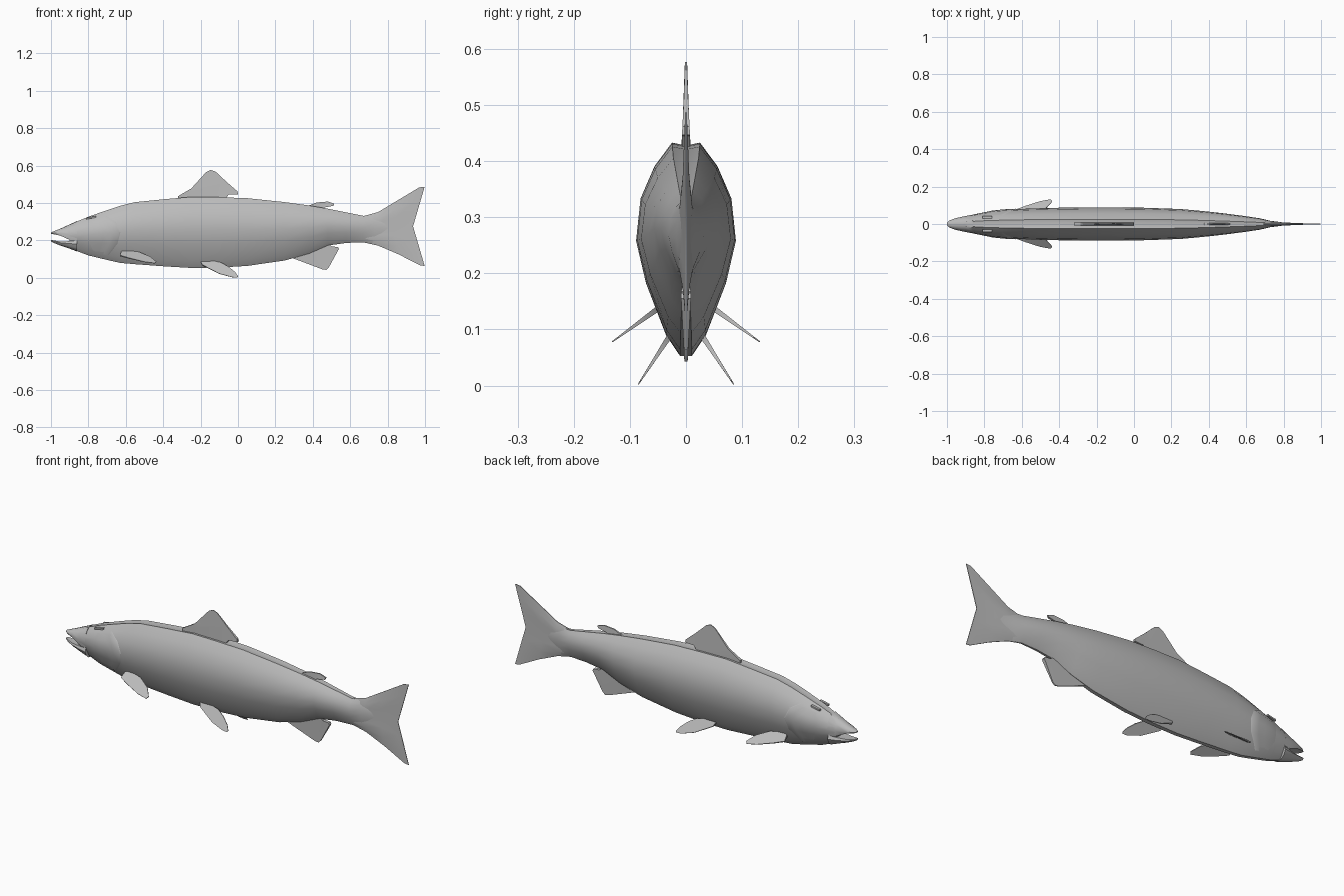
import bpy, bmesh, math
from mathutils import Vector

if "Cube" in bpy.data.objects:
    bpy.data.objects.remove(bpy.data.objects["Cube"])

grey = bpy.data.materials.new("fish_grey")
grey.diffuse_color = (0.5, 0.5, 0.5, 1)
grey.use_nodes = True
grey.node_tree.nodes["Principled BSDF"].inputs["Base Color"].default_value = grey.diffuse_color


def finish(name, bm, angle=40):
    bmesh.ops.recalc_face_normals(bm, faces=bm.faces)
    me = bpy.data.meshes.new(name)
    bm.to_mesh(me)
    bm.free()
    me.materials.append(grey)
    ob = bpy.data.objects.new(name, me)
    bpy.context.collection.objects.link(ob)
    bpy.context.view_layer.objects.active = ob
    ob.select_set(True)
    bpy.ops.object.shade_smooth_by_angle(angle=math.radians(angle))
    ob.select_set(False)
    return ob


# Half cross-section: (width share, height share), back to belly
HALF = [(0, .97), (.28, 1), (.63, .76), (.91, .43), (1, 0),
        (.8, -.37), (.4, -.82), (.12, -1)]
RING = HALF + [(0, -1)] + [(-a, b) for a, b in HALF[:0:-1]]


def section_point(s, a, b):
    x, top, bot, w = s
    mid = bot + (top - bot) * .54
    return Vector((x, a * w, mid + b * ((top - mid) if b > 0 else (mid - bot))))


def loft(name, sections, ring=RING, angle=40):
    bm = bmesh.new()
    rows = [[bm.verts.new(section_point(s, a, b)) for a, b in ring] for s in sections]
    n = len(ring)
    for r, q in zip(rows, rows[1:]):
        for i in range(n):
            bm.faces.new((r[i], r[(i + 1) % n], q[(i + 1) % n], q[i]))
    bm.faces.new(rows[0])
    bm.faces.new(rows[-1])
    return finish(name, bm, angle)


# Body: x, top, bottom, half width
BODY = [(-.9, .285, .158, .042), (-.8, .327, .12, .063), (-.7, .362, .096, .074),
        (-.63, .385, .08, .079), (-.55, .405, .073, .083), (-.4, .42, .062, .087),
        (-.25, .433, .053, .089), (-.1, .431, .055, .089), (.05, .426, .064, .087),
        (.25, .405, .093, .08), (.38, .387, .13, .068), (.48, .37, .173, .057),
        (.58, .35, .187, .044), (.67, .332, .19, .031), (.73, .333, .18, .017),
        (.8, .32, .2, .008)]
loft("body", BODY)

# Jaws, parted by the open mouth
JAW = [(0, 1), (.4, .95), (.8, .45), (1, -.3), (.85, -1), (0, -.85)]
JAW_RING = JAW + [(-a, b) for a, b in JAW[-2:0:-1]]
loft("upper_jaw", [(-.86, .304, .2, .05), (-.9, .286, .203, .043), (-.95, .263, .226, .032),
                   (-.985, .249, .233, .02), (-1, .243, .236, .008)], JAW_RING)
LOW_RING = [(a, -b) for a, b in JAW_RING]
loft("lower_jaw", [(-.86, .2, .141, .048), (-.9, .196, .156, .04), (-.95, .195, .173, .028),
                   (-.985, .2, .187, .017), (-1, .204, .195, .008)], LOW_RING)


def body_section(x):
    for s, t in zip(BODY, BODY[1:]):
        if s[0] <= x <= t[0]:
            k = (x - s[0]) / (t[0] - s[0])
            return tuple(p + (q - p) * k for p, q in zip(s, t))


# Gill covers: thin shells following the flank, rounded behind
for side, label in ((1, "left"), (-1, "right")):
    bm = bmesh.new()
    rows = []
    for j, (a, b) in enumerate(HALF[2:7]):
        back = (-.71, -.66, -.635, -.65, -.70)[j]
        row = []
        for i in range(5):
            x = -.8 + (back + .8) * i / 4
            lift = .004 if 0 < i < 4 and 0 < j < 4 else (.003 if i == 4 else -.001)
            p = section_point(body_section(x), a, b)
            row.append(bm.verts.new((p.x, side * (p.y + lift), p.z)))
        p = section_point(body_section(back + .012), a, b)
        row.append(bm.verts.new((p.x, side * (p.y - .003), p.z)))
        rows.append(row)
    for r, q in zip(rows, rows[1:]):
        for i in range(5):
            bm.faces.new((r[i], r[i + 1], q[i + 1], q[i]))
    ob = finish("gill_cover_" + label, bm, 30)
    # Face the shell outward
    if sum(p.normal.y * side for p in ob.data.polygons) < 0:
        ob.data.flip_normals()


# Fins: (x, z) outline, thicker at the root; slope gives y = y0 + (z0 - z) * slope
def fin(name, outline, root_z, reach, thick=(.008, .002), y0=0, slope=0, side=1):
    bm = bmesh.new()
    normal = Vector((0, 1, slope)).normalized()
    skins = [[], []]
    for x, z in outline:
        k = min(1, abs(z - root_z) / reach)
        t = thick[0] + (thick[1] - thick[0]) * k
        p = Vector((x, y0 + (root_z - z) * slope, z))
        for skin, d in zip(skins, (1, -1)):
            v = p + normal * t * d
            skin.append(bm.verts.new((v.x, v.y * side, v.z)))
    n = len(outline)
    faces = [bm.faces.new(s) for s in skins]
    for i in range(n):
        j = (i + 1) % n
        bm.faces.new((skins[0][i], skins[0][j], skins[1][j], skins[1][i]))
    bmesh.ops.triangulate(bm, faces=faces)
    finish(name, bm, 30)


fin("dorsal_fin", [(-.32, .42), (-.32, .437), (-.25, .478), (-.17, .566), (-.145, .577),
                   (-.12, .568), (-.06, .512), (-.002, .462), (0, .447), (-.05, .445),
                   (-.07, .42)], .43, .12, (.008, .002))
fin("adipose_fin", [(.36, .375), (.38, .387), (.42, .403), (.48, .408), (.515, .396),
                    (.51, .385), (.465, .377), (.44, .36)], .375, .03, (.006, .003))
fin("anal_fin", [(.28, .12), (.29, .106), (.45, .046), (.472, .043), (.485, .055),
                 (.54, .155), (.535, .165), (.5, .168), (.48, .19)], .16, .11, (.009, .003))
for side, label in ((1, "left"), (-1, "right")):
    fin("pelvic_fin_" + label,
        [(-.2, .088), (-.19, .068), (-.1, .022), (-.03, .003), (-.003, .002), (0, .009),
         (-.015, .03), (-.05, .058), (-.09, .08), (-.16, .094)],
        .09, .08, (.005, .001), .028, .65, side)
    fin("pectoral_fin_" + label,
        [(-.63, .118), (-.625, .138), (-.6, .144), (-.53, .135), (-.47, .112),
         (-.437, .086), (-.445, .078), (-.5, .085), (-.58, .104)],
        .137, .06, (.005, .001), .05, 1.38, side)
    # Brow ridge
    bm = bmesh.new()
    bmesh.ops.create_cube(bm, size=1)
    for v in bm.verts:
        v.co = (-.785 + v.co.x * .05, side * (.036 + v.co.y * .012),
                .322 + v.co.z * .008 + v.co.x * .01)
    finish("brow_" + label, bm)

# Tail fin: rows run from the body to the forked rear edge, thinning out
TAIL = [(.67, .33, .67, .19, .67, 0.014), (.75, .352, .75, .172, .75, .011),
        (.86, .418, .86, .125, .83, .006), (.97, .484, .975, .066, .91, .002),
        (.998, .487, .998, .064, .936, .0015)]
bm = bmesh.new()
skins = []
for d in (1, -1):
    grid = []
    for xt, zt, xb, zb, xm, t in TAIL:
        row = []
        for i in range(7):
            k = i / 6
            e = abs(2 * k - 1)
            x = xm + ((xt if k > .5 else xb) - xm) * e
            edge = .0015 if i in (0, 6) else t
            row.append(bm.verts.new((x, d * edge, zb + (zt - zb) * k)))
        grid.append(row)
    for r, q in zip(grid, grid[1:]):
        for i in range(6):
            bm.faces.new((r[i], r[i + 1], q[i + 1], q[i]))
    skins.append(grid)
rims = [[g[0] for g in s] + s[-1][1:-1] + [g[-1] for g in s[::-1]] + s[0][-2:0:-1] for s in skins]
n = len(rims[0])
for i in range(n):
    j = (i + 1) % n
    bm.faces.new((rims[0][i], rims[0][j], rims[1][j], rims[1][i]))
finish("tail_fin", bm)
